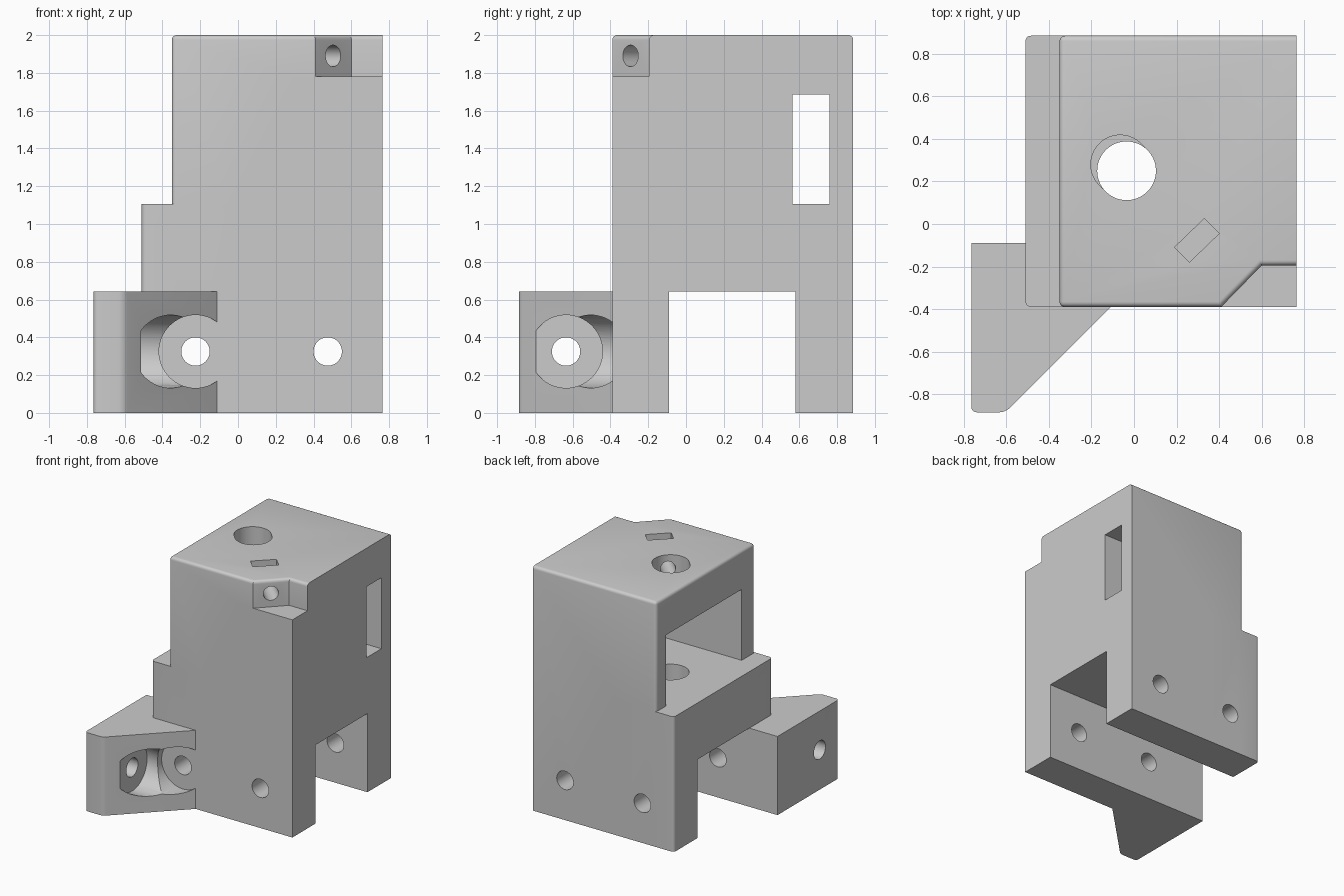
import bpy, bmesh, math
from mathutils import Vector

cube = bpy.data.objects.get("Cube")
if cube:
    bpy.data.objects.remove(cube, do_unlink=True)

grey = bpy.data.materials.new("plain grey")
grey.use_nodes = True
COLOUR = (0.6, 0.6, 0.6, 1)
grey.diffuse_color = COLOUR
grey.node_tree.nodes["Principled BSDF"].inputs["Base Color"].default_value = COLOUR


def finish(name, bm):
    bmesh.ops.recalc_face_normals(bm, faces=bm.faces)
    mesh = bpy.data.meshes.new(name)
    bm.to_mesh(mesh)
    bm.free()
    mesh.materials.append(grey)
    obj = bpy.data.objects.new(name, mesh)
    bpy.context.collection.objects.link(obj)
    return obj


def prism(name, plan, low, high, rounded=None):
    """Extrude a plan outline upward and round the edges picked by a rule."""
    bm = bmesh.new()
    base = bm.faces.new([bm.verts.new((x, y, low)) for x, y in plan])
    top = bmesh.ops.extrude_face_region(bm, geom=[base])["geom"]
    for v in top:
        if isinstance(v, bmesh.types.BMVert):
            v.co.z = high
    if rounded:
        edges = [e for e in bm.edges if rounded(*[v.co for v in e.verts])]
        bmesh.ops.bevel(bm, geom=edges, offset=0.025, segments=5, profile=0.5,
                        affect='EDGES', clamp_overlap=True)
    return finish(name, bm)


def box(name, x, y, z, rounded=None):
    plan = [(x[0], y[0]), (x[1], y[0]), (x[1], y[1]), (x[0], y[1])]
    return prism(name, plan, z[0], z[1], rounded)


def rod(name, start, end, radius):
    start, end = Vector(start), Vector(end)
    axis = end - start
    bm = bmesh.new()
    bmesh.ops.create_cone(bm, cap_ends=True, segments=64, radius1=radius,
                          radius2=radius, depth=axis.length)
    bm.transform(axis.to_track_quat('Z', 'Y').to_matrix().to_4x4())
    bmesh.ops.translate(bm, vec=(start + end) / 2, verts=bm.verts)
    return finish(name, bm)


def combine(body, other, operation):
    mod = body.modifiers.new("join", 'BOOLEAN')
    mod.operation, mod.solver, mod.object = operation, 'EXACT', other
    bpy.ops.object.select_all(action='DESELECT')
    bpy.context.view_layer.objects.active = body
    body.select_set(True)
    bpy.ops.object.modifier_apply(modifier=mod.name)
    bpy.data.objects.remove(other, do_unlink=True)


LEFT, STEP, RIGHT = -0.35, -0.51, 0.765
FRONT, BACK = -0.39, 0.885


def near(a, b):
    return abs(a - b) < 0.001


def upright_at(x):
    return lambda a, b: near(a.x, x) and near(b.x, x) and near(a.y, b.y)


def tower_edges(a, b):
    top = near(a.z, 2) and near(b.z, 2) and not (near(a.x, RIGHT) and near(b.x, RIGHT))
    return top or upright_at(LEFT)(a, b)


def bracket_edges(a, b):
    return near(a.x, b.x) and near(a.y, b.y) and near(a.y, -0.885)


# Tower with a notched upper corner
body = prism("mount_body", [(LEFT, FRONT), (0.41, FRONT), (0.6, -0.195), (RIGHT, -0.195),
                            (RIGHT, BACK), (LEFT, BACK)], 0, 2, tower_edges)

# Corner below the notch, side step and angled bracket
combine(body, box("notch_corner", (0.3, RIGHT), (FRONT, 0), (0, 1.78)), 'UNION')
combine(body, box("side_step", (STEP, 0), (FRONT, BACK), (0, 1.105), upright_at(STEP)), 'UNION')
combine(body, prism("angled_bracket", [(-0.765, -0.09), (-0.765, -0.885), (-0.605, -0.885),
                                       (0, -0.28), (0, -0.09)], 0, 0.643, bracket_edges), 'UNION')

# Lower channel, upper cavity and side window
cutters = [
    box("channel", (-1, 1), (-0.09, 0.58), (-0.2, 0.643)),
    box("cavity", (-1, 0.6), (-0.22, 0.76), (1.105, 1.685)),
    box("window", (0.5, 1), (0.565, 0.76), (1.105, 1.685)),
]

# Bolt holes through front and back walls
BOLT_Z = 0.325
for x in (-0.225, 0.475):
    cutters.append(rod("bolt_hole", (x, -0.6, BOLT_Z), (x, 1.1, BOLT_Z), 0.075))

# Bracket recesses and side bolt hole
cutters += [
    rod("front_recess", (-0.225, -1.1, BOLT_Z), (-0.225, FRONT, BOLT_Z), 0.193),
    rod("side_recess", (-0.513, -0.635, BOLT_Z), (0.2, -0.635, BOLT_Z), 0.193),
    rod("side_bolt_hole", (-1, -0.635, BOLT_Z), (-0.3, -0.635, BOLT_Z), 0.075),
]

# Shaft hole through the middle floor, stretched diagonally in the roof
near_c, far_c, radius = Vector((-0.035, 0.25)), Vector((-0.065, 0.28)), 0.138
cutters.append(rod("shaft_hole", (*near_c, 0.5), (*near_c, 1.3), radius))
outline = []
for centre, start in ((near_c, -135), (far_c, 45)):
    for i in range(33):
        a = math.radians(start + i * 180 / 32)
        outline.append(centre + radius * Vector((math.cos(a), math.sin(a))))
cutters.append(prism("roof_slot", outline, 1.5, 2.2))

# Diagonal clamp screw hole and its nut pocket
cutters.append(rod("clamp_hole", (0.6, -0.39, 1.89), (-0.03, 0.24, 1.89), 0.057))
cutters.append(prism("nut_pocket", [(0.19, -0.11), (0.26, -0.18), (0.4, -0.045),
                                    (0.33, 0.025)], 1.78, 2.2))

for cutter in cutters:
    combine(body, cutter, 'DIFFERENCE')

bpy.ops.object.shade_smooth_by_angle(angle=math.radians(30))
